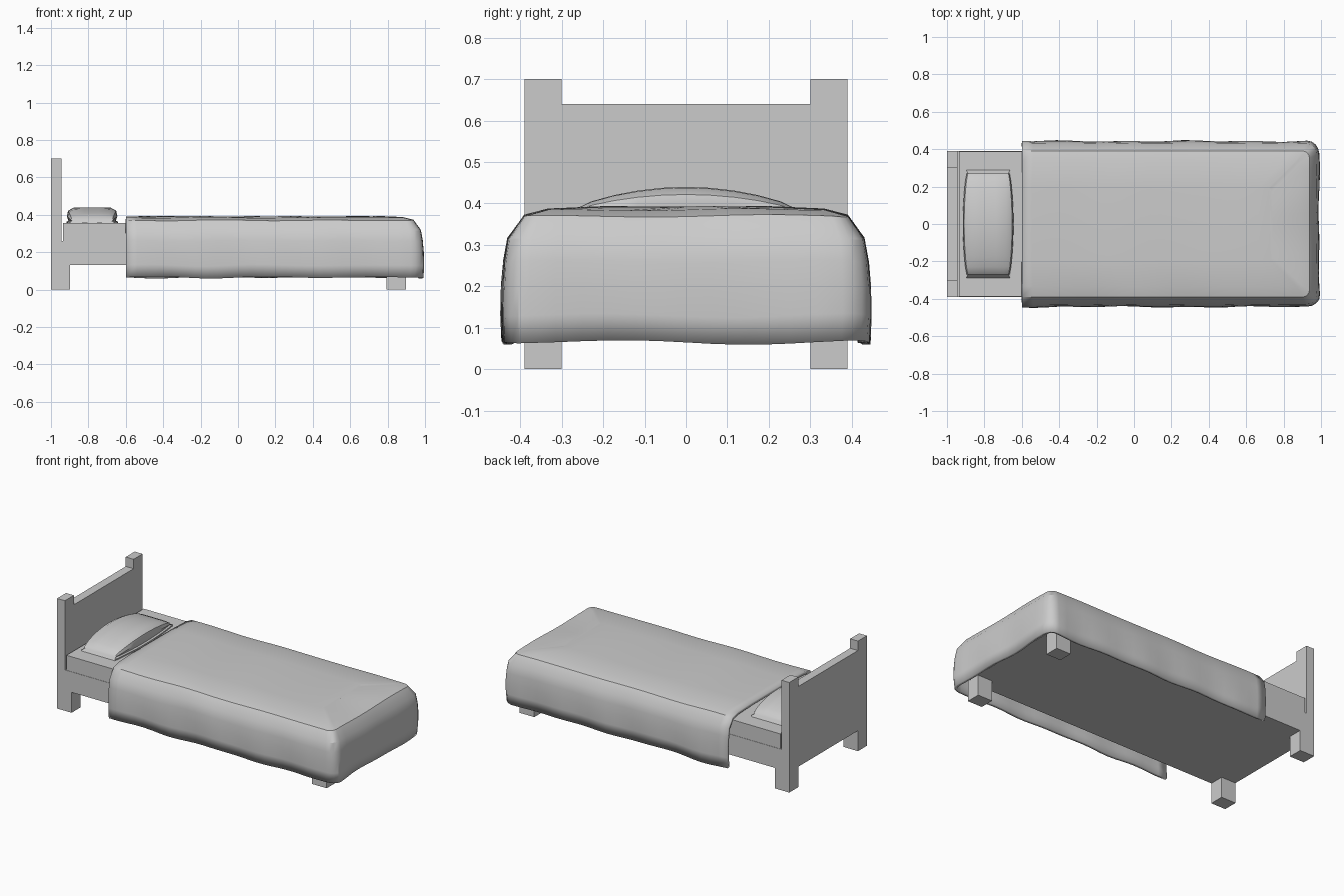
import bpy, bmesh
from math import sin, cos, pi

if "Cube" in bpy.data.objects:
    bpy.data.objects.remove(bpy.data.objects["Cube"])


def finish(bm, name, smooth=None):
    me = bpy.data.meshes.new(name)
    bm.to_mesh(me)
    bm.free()
    ob = bpy.data.objects.new(name, me)
    bpy.context.collection.objects.link(ob)
    if smooth:
        bpy.ops.object.select_all(action='DESELECT')
        ob.select_set(True)
        bpy.context.view_layer.objects.active = ob
        bpy.ops.object.shade_smooth_by_angle(angle=smooth)
    return ob


def box(name, x0, x1, y0, y1, z0, z1):
    bm = bmesh.new()
    bmesh.ops.create_cube(bm, size=1)
    for v in bm.verts:
        v.co = ((x0 + x1) / 2 + v.co.x * (x1 - x0),
                (y0 + y1) / 2 + v.co.y * (y1 - y0),
                (z0 + z1) / 2 + v.co.z * (z1 - z0))
    return finish(bm, name)


# Headboard: one profile with raised posts, extruded
bm = bmesh.new()
half = [(0.39, 0.13), (0.39, 0.70), (0.30, 0.70), (0.30, 0.64)]
outline = half + [(-y, z) for y, z in reversed(half)]
face = bm.faces.new([bm.verts.new((-1, y, z)) for y, z in outline])
ext = bmesh.ops.extrude_face_region(bm, geom=[face])
for v in ext['geom']:
    if isinstance(v, bmesh.types.BMVert):
        v.co.x = -0.945
bmesh.ops.recalc_face_normals(bm, faces=bm.faces)
finish(bm, "headboard")

# Frame, mattress and legs
box("frame", -0.945, 0.90, -0.39, 0.39, 0.13, 0.26)
box("mattress", -0.935, 0.90, -0.388, 0.388, 0.26, 0.355)
for xn, x in (("head", -1.0), ("foot", 0.795)):
    for yn, y in (("front", -0.39), ("back", 0.30)):
        box(f"{xn}_{yn}_leg", x, x + 0.102, y, y + 0.09, 0, 0.13)

# Pillow: thin rim with a domed body, lofted along y
bm = bmesh.new()
section = [(1.0, 0.0), (1.0, 0.008), (0.92, 0.012)]      # rim: half width, height
body = [(0.98, 0.35), (0.93, 0.75), (0.72, 0.97), (0.3, 1.0)]  # body: half width, share of height
rows = []
N = 10
for i in range(N + 1):
    t = -1 + 2 * i / N
    hw = 0.117 + 0.021 * (1 - t * t)
    h = 0.03 + 0.055 * (1 - t * t)
    prof = [(a * hw, z) for a, z in section] + [(a * hw, 0.012 + b * (h - 0.012)) for a, b in body]
    prof += [(-x, z) for x, z in reversed(prof)]
    rows.append([bm.verts.new((-0.78 + x, t * 0.29 - (0.02 * t ** 9 if z > 0.009 else 0), 0.355 + z))
                 for x, z in prof])
for a, b in zip(rows, rows[1:]):
    for j in range(len(a)):
        k = (j + 1) % len(a)
        bm.faces.new((a[j], a[k], b[k], b[j]))
bm.faces.new(rows[0])
bm.faces.new(rows[-1])
bmesh.ops.recalc_face_normals(bm, faces=bm.faces)
finish(bm, "pillow", 0.6)

# Blanket: U-shaped rings stepping inwards from the hem, open at the head end
SIDE, CORNER, FOOT = 26, 4, 12


def u_path(d):
    w, e = 0.443 - d, 0.99 - d
    r = max(0.02, 0.065 - 0.5 * d)
    side = [(-0.6 + (e - r + 0.6) * i / (SIDE - 1), -w, 0, -1) for i in range(SIDE)]
    arc = []
    for i in range(1, CORNER):
        a = -pi / 2 + pi / 2 * i / CORNER
        arc.append((e - r + r * cos(a), -w + r + r * sin(a), cos(a), sin(a)))
    near = side + arc
    foot = [(e, (-w + r) * (1 - 2 * i / FOOT), 1, 0) for i in range(FOOT + 1)]
    return near + foot + [(x, -y, nx, -ny) for x, y, nx, ny in reversed(near)]


levels = [(0.004, 0.065), (0.0, 0.13), (0.0, 0.20), (0.004, 0.26), (0.013, 0.315),
          (0.052, 0.370), (0.11, 0.385), (0.25, 0.391)]
bm = bmesh.new()
rings = []
for k, (d, z) in enumerate(levels):
    drop = (0.391 - z) / 0.326
    ring = []
    for i, (x, y, nx, ny) in enumerate(u_path(d)):
        out = drop * (0.004 * sin(1.15 * i + 0.4 * k) + 0.003 * sin(0.47 * i + 1))
        dz = (0.003 + 0.003 * drop) * sin(0.63 * i + 0.5 * k) * (0.6 + 0.4 * sin(0.21 * i))
        ring.append(bm.verts.new((x + nx * out, y + ny * out, z + dz)))
    rings.append(ring)
for a, b in zip(rings, rings[1:]):
    for i in range(len(a) - 1):
        bm.faces.new((a[i], a[i + 1], b[i + 1], b[i]))
top = rings[-1]
for i in range(SIDE - 1):
    bm.faces.new((top[i], top[i + 1], top[-2 - i], top[-1 - i]))
bm.faces.new(top[SIDE - 1:len(top) - SIDE + 1])
blanket = finish(bm, "blanket", 0.5)
sol = blanket.modifiers.new("thickness", 'SOLIDIFY')
sol.thickness = 0.018
sol.offset = -1
